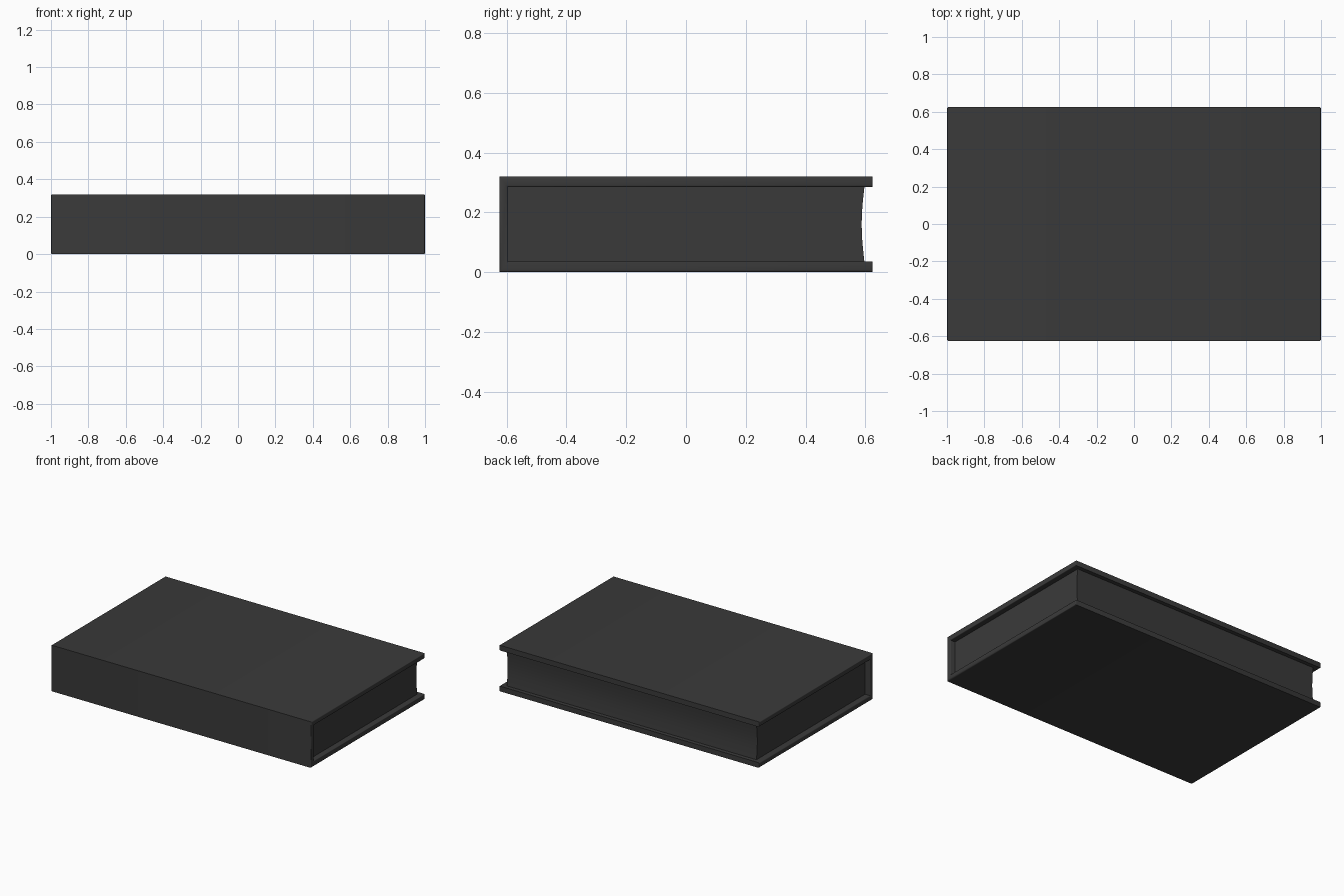
import bpy, bmesh, math

if "Cube" in bpy.data.objects:
    bpy.data.objects.remove(bpy.data.objects["Cube"], do_unlink=True)

WIDTH, DEPTH, HEIGHT = 2.0, 1.25, 0.32
BOARD, SPINE = 0.036, 0.03
PAGE_INSET = 0.04

charcoal = bpy.data.materials.new("charcoal")
charcoal.use_nodes = True
colour = (0.042, 0.042, 0.042, 1)
charcoal.diffuse_color = colour
charcoal.node_tree.nodes["Principled BSDF"].inputs["Base Color"].default_value = colour


def extrude_profile(name, profile, length, rim=0):
    """Extrude a (y, z) outline along x, with optionally rounded end rims."""
    bm = bmesh.new()
    base = bm.faces.new([bm.verts.new((-length / 2, y, z)) for y, z in profile])
    grown = bmesh.ops.extrude_face_region(bm, geom=[base])["geom"]
    tip = [v for v in grown if isinstance(v, bmesh.types.BMVert)]
    bmesh.ops.translate(bm, verts=tip, vec=(length, 0, 0))
    bmesh.ops.recalc_face_normals(bm, faces=bm.faces)
    if rim:
        ends = [e for e in bm.edges if abs(e.verts[0].co.x - e.verts[1].co.x) < rim]
        bmesh.ops.bevel(bm, geom=ends, offset=rim, segments=3, profile=0.5,
                        affect='EDGES', clamp_overlap=True)
    mesh = bpy.data.meshes.new(name)
    bm.to_mesh(mesh)
    bm.free()
    mesh.materials.append(charcoal)
    obj = bpy.data.objects.new(name, mesh)
    bpy.context.collection.objects.link(obj)
    bpy.ops.object.select_all(action='DESELECT')
    obj.select_set(True)
    bpy.context.view_layer.objects.active = obj
    bpy.ops.object.shade_smooth_by_angle(angle=math.radians(40))
    return obj


# Hard cover: two boards joined by a flat spine
front, back = -DEPTH / 2, DEPTH / 2
top, inner = HEIGHT - BOARD, front + SPINE
extrude_profile("cover", [(front, 0), (back, 0), (back, BOARD), (inner, BOARD),
                          (inner, top), (back, top), (back, HEIGHT), (front, HEIGHT)],
                WIDTH, rim=0.008)

# Page block: hollowed fore edge, set in from the cover at both ends
page_edge, hollow, steps = 0.597, 0.009, 10
fore_edge = []
for i in range(steps + 1):
    t = i / steps
    fore_edge.append((page_edge - hollow * math.sin(math.pi * t),
                      BOARD + (top - BOARD) * t))
extrude_profile("pages", [(inner, BOARD)] + fore_edge + [(inner, top)],
                WIDTH - 2 * PAGE_INSET)
